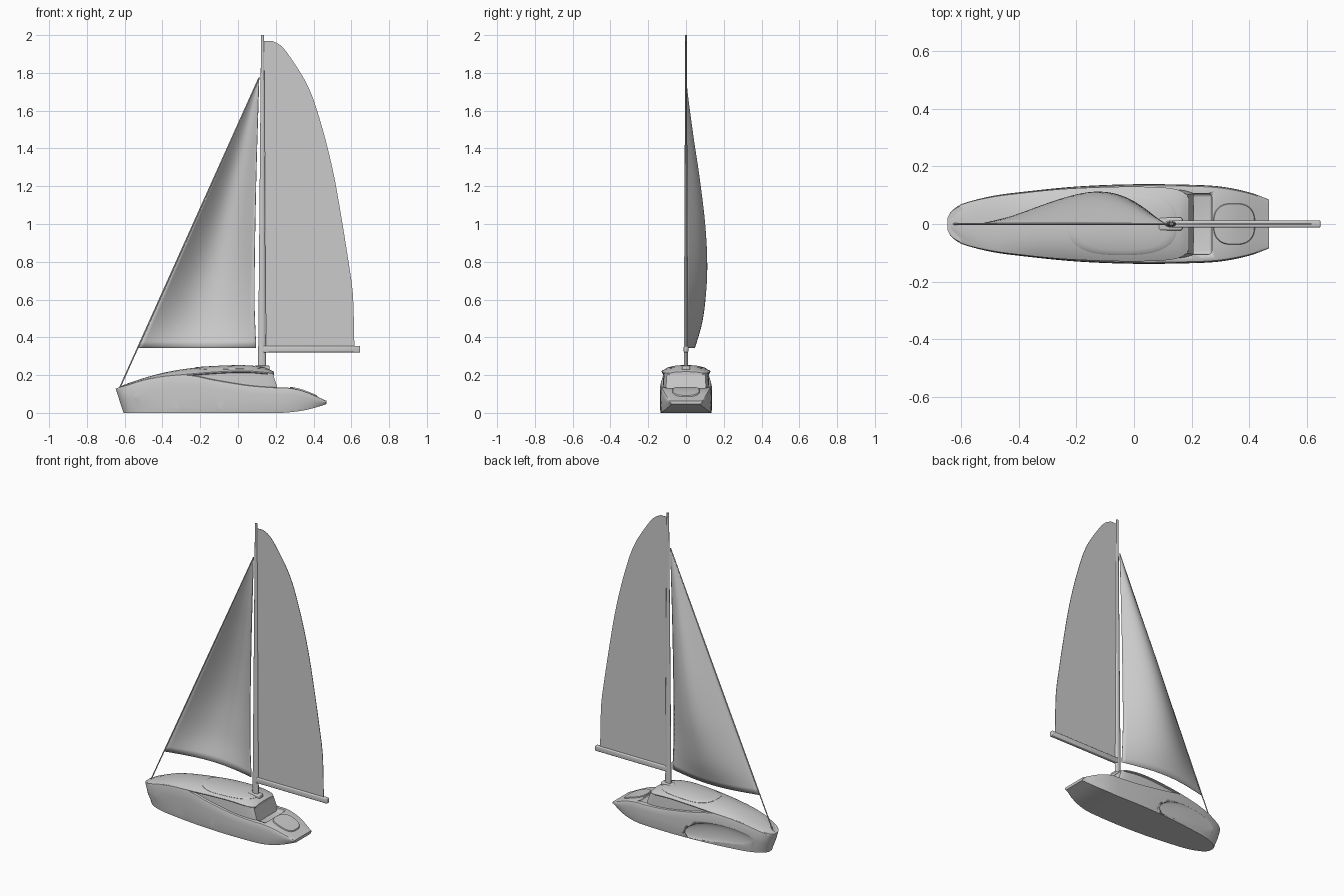
import bpy
import bmesh
import math
from mathutils import Vector

default_cube = bpy.data.objects.get("Cube")
if default_cube:
    bpy.data.objects.remove(default_cube, do_unlink=True)

grey = bpy.data.materials.new("plain grey")
grey.use_nodes = True
colour = (0.6, 0.6, 0.6, 1)
grey.diffuse_color = colour
grey.node_tree.nodes["Principled BSDF"].inputs["Base Color"].default_value = colour


def curve(*keys):
    """Smooth function through (position, value) keys."""
    last = len(keys) - 1

    def slope(i):
        a, b = keys[max(i - 1, 0)], keys[min(i + 1, last)]
        return (b[1] - a[1]) / (b[0] - a[0])

    def value(x):
        x = min(max(x, keys[0][0]), keys[-1][0])
        i = next(k for k in range(last) if x <= keys[k + 1][0])
        (xa, ya), (xb, yb) = keys[i], keys[i + 1]
        d = xb - xa
        t = (x - xa) / d
        s = t * t * (3 - 2 * t)
        return (ya + (yb - ya) * s + d * t * (1 - t) ** 2 * slope(i)
                - d * t * t * (1 - t) * slope(i + 1))
    return value


def finish(name, bm, angle=35):
    bmesh.ops.recalc_face_normals(bm, faces=bm.faces)
    mesh = bpy.data.meshes.new(name)
    bm.to_mesh(mesh)
    bm.free()
    mesh.materials.append(grey)
    ob = bpy.data.objects.new(name, mesh)
    bpy.context.collection.objects.link(ob)
    bpy.ops.object.select_all(action="DESELECT")
    ob.select_set(True)
    bpy.context.view_layer.objects.active = ob
    bpy.ops.object.shade_smooth_by_angle(angle=math.radians(angle))
    return ob


def skin(name, rows, closed=True, caps=True, angle=35):
    """Surface through rows of points."""
    bm = bmesh.new()
    grid = [[bm.verts.new(p) for p in row] for row in rows]
    n = len(grid[0])
    for a, b in zip(grid, grid[1:]):
        for i in range(n if closed else n - 1):
            j = (i + 1) % n
            bm.faces.new((a[i], a[j], b[j], b[i]))
    if caps:
        bm.faces.new(grid[0])
        bm.faces.new(grid[-1])
    return finish(name, bm, angle)


def mirrored(half):
    """Close a half section given from keel to crown as (x, y, z)."""
    return half + [(x, -y, z) for x, y, z in reversed(half) if y > 1e-6]


def stations(start, end, count):
    """Stations packed towards both ends."""
    return [start + (end - start) * (1 - math.cos(math.pi * i / count)) / 2
            for i in range(count + 1)]


# Hull lines: half beam, deck edge height and bottom height along the length
beam = curve((-.648, .022), (-.635, .046), (-.6, .07), (-.5, .096), (-.4, .11),
             (-.2, .13), (0, .138), (.2, .136), (.3, .13), (.4, .11), (.468, .085))
sheer = curve((-.648, .128), (-.6, .145), (-.47, .183), (-.28, .204), (-.12, .175),
              (.06, .146), (.2, .135), (.27, .133), (.35, .115), (.468, .064))
bottom = curve((-.648, 0), (.22, 0), (.3, .006), (.38, .02), (.468, .046))
chine = curve((-.648, .7), (-.5, .88), (-.2, .95), (.3, .95), (.468, .86))


def hull_section(x):
    w, top, low = beam(x), sheer(x), bottom(x)
    rake = max(0, (-.4 - x) / .25) ** 2 * .043
    half = []
    for out, up in ((0, 0), (.5, 0), (chine(x), 0), (chine(x) + .03, .12), (1, .5),
                    (1, .7), (.99, .9), (.96, .98), (.9, 1), (.5, 1), (0, 1)):
        z = low + (top - low) * up
        half.append((x + rake * (1 - up), w * out, z))
    return mirrored(half)


hull = skin("hull", [hull_section(x) for x in stations(-.648, .468, 56)])


def cut(target, cutter):
    cutter.hide_render = True
    cutter.hide_set(True)
    mod = target.modifiers.new(cutter.name, "BOOLEAN")
    mod.operation = "DIFFERENCE"
    mod.solver = "EXACT"
    mod.object = cutter
    bpy.context.view_layer.objects.active = target
    bpy.ops.object.modifier_apply(modifier=mod.name)
    bpy.data.objects.remove(cutter, do_unlink=True)


# Shallow scooped panels in both topsides
for side in (-1, 1):
    bm = bmesh.new()
    bmesh.ops.create_uvsphere(bm, u_segments=64, v_segments=32, radius=1)
    for v in bm.verts:
        v.co.x *= .28
        v.co.y *= .014
        v.co.z *= .062
        v.co.z += .078 + .03 * math.cos(v.co.x * 6) - .03 - .05 * v.co.x
        v.co.y = side * (.122 + v.co.y + .08 * v.co.x - .25 * v.co.x ** 2)
        v.co.x -= .32
    cut(hull, finish("scoop_cutter", bm))


def box(name, low, high, bevel=0):
    bm = bmesh.new()
    bmesh.ops.create_cube(bm, size=1)
    low, high = Vector(low), Vector(high)
    for v in bm.verts:
        v.co = (low + high) / 2 + v.co * (high - low)
    if bevel:
        bmesh.ops.bevel(bm, geom=bm.edges[:], offset=bevel, segments=3,
                        affect="EDGES", profile=.5)
    return finish(name, bm)


# Cockpit well behind the cabin
cut(hull, box("cockpit_cutter", (.15, -.105, .115), (.27, .105, .2), .012))

# Roof shell: blends into the foredeck and overhangs the cabin aft
roof_half = curve((-.635, .03), (-.6, .058), (-.5, .088), (-.3, .117), (-.1, .128),
                  (.05, .129), (.14, .122), (.175, .108), (.19, .09))
roof_edge = curve((-.635, .128), (-.6, .142), (-.47, .182), (-.28, .204), (-.1, .218),
                  (.05, .222), (.19, .21))
roof_top = curve((-.635, .134), (-.6, .15), (-.5, .184), (-.4, .211), (-.3, .23),
                 (-.2, .241), (0, .25), (.09, .246), (.16, .232), (.19, .218))


def roof_z(x, y):
    edge, top = roof_edge(x), roof_top(x)
    return top - (top - edge) * min(1, abs(y) / roof_half(x)) ** 2.6


def roof_section(x):
    w, edge = roof_half(x), roof_edge(x)
    half = [(x, 0, edge - .01), (x, w * .93, edge - .01), (x, w * .99, edge - .006)]
    half += [(x, w * f, roof_z(x, w * f)) for f in (1, .95, .85, .7, .5, .25, 0)]
    return mirrored(half)


skin("cabin_roof", [roof_section(x) for x in stations(-.635, .19, 44)])


# Cabin walls with the raked, rounded aft end
def cabin_section(x):
    w = roof_half(x - .015) * .95
    tilt = max(0, x) * .12
    high = roof_edge(x) - .004
    return mirrored([(x + tilt, 0, .11), (x + tilt, w, .11), (x + tilt, w, .14),
                     (x, w * .96, high), (x, 0, high)])


skin("cabin_walls", [cabin_section(x) for x in stations(-.33, .185, 28)])


# Thin rounded panels that follow the surface under them
def panel(name, start, end, width, surface, lift):
    middle, reach = (start + end) / 2, (end - start) / 2
    rows = []
    for size, rise in ((.02, 1), (.3, 1), (.6, 1), (.85, 1), (.97, 1), (1, .4), (1, -2)):
        row = []
        for k in range(64):
            a = math.tau * k / 64
            c, s = math.cos(a), math.sin(a)
            x = middle + reach * size * math.copysign(abs(c) ** .75, c)
            y = width * size * math.copysign(abs(s) ** .75, s)
            row.append((x, y, surface(x, y) + lift * rise))
        rows.append(row)
    skin(name, rows)


panel("roof_panel", -.23, .15, .108, roof_z, .003)
panel("aft_hatch", .275, .42, .072, lambda x, y: sheer(x), .006)
box("mast_step", (.085, -.022, .225), (.168, .022, .25), .006)


# Tapered spars, each an ellipse swept between two ends
def spar(name, start, end, wide, narrow, sides=16):
    rows = []
    start, end = Vector(start), Vector(end)
    for point, (rx, ry) in ((start, wide), (end, narrow)):
        rows.append([point + Vector((rx * math.cos(math.tau * k / sides),
                                     ry * math.sin(math.tau * k / sides), 0))
                     for k in range(sides)])
    return skin(name, rows)


spar("mast", (.127, 0, .22), (.13, 0, 2), (.021, .012), (.008, .004))
spar("forestay", (-.625, 0, .135), (.112, 0, 1.775), (.004, .003), (.004, .003), 8)
box("boom", (.13, -.012, .32), (.647, .012, .354), .005)


# Mainsail: flat thin sheet with a full curved leech
leech = curve((.35, .616), (.5, .613), (.645, .607), (.8, .585), (1.02, .55),
              (1.28, .503), (1.53, .44), (1.73, .37), (1.9, .265), (1.95, .22), (1.97, .18))
rows = []
for k in range(37):
    z = .35 + 1.62 * math.sin(math.pi / 2 * k / 36)
    luff = .148 - .01 * (z - .35) / 1.62
    rows.append([(luff, -.0015, z), (leech(z), -.0015, z), (leech(z), .0015, z), (luff, .0015, z)])
skin("mainsail", rows)

# Headsail: triangular sheet bellied to the left side
belly = curve((.343, .046), (.48, .085), (.65, .106), (.8, .111), (1, .1),
              (1.25, .07), (1.45, .04), (1.68, .009), (1.77, 0))
hollow = curve((.343, .096), (.6, .087), (1.2, .095), (1.77, .112))
rows = []
for k in range(41):
    z = .343 + 1.425 * k / 40
    luff = -.531 + .64 * k / 40
    rows.append([(luff + (hollow(z) - luff) * i / 24, belly(z) * math.sin(math.pi * i / 24), z)
                 for i in range(25)])
jib = skin("headsail", rows, closed=False, caps=False)
thickness = jib.modifiers.new("thickness", "SOLIDIFY")
thickness.thickness = .003
thickness.offset = 0
